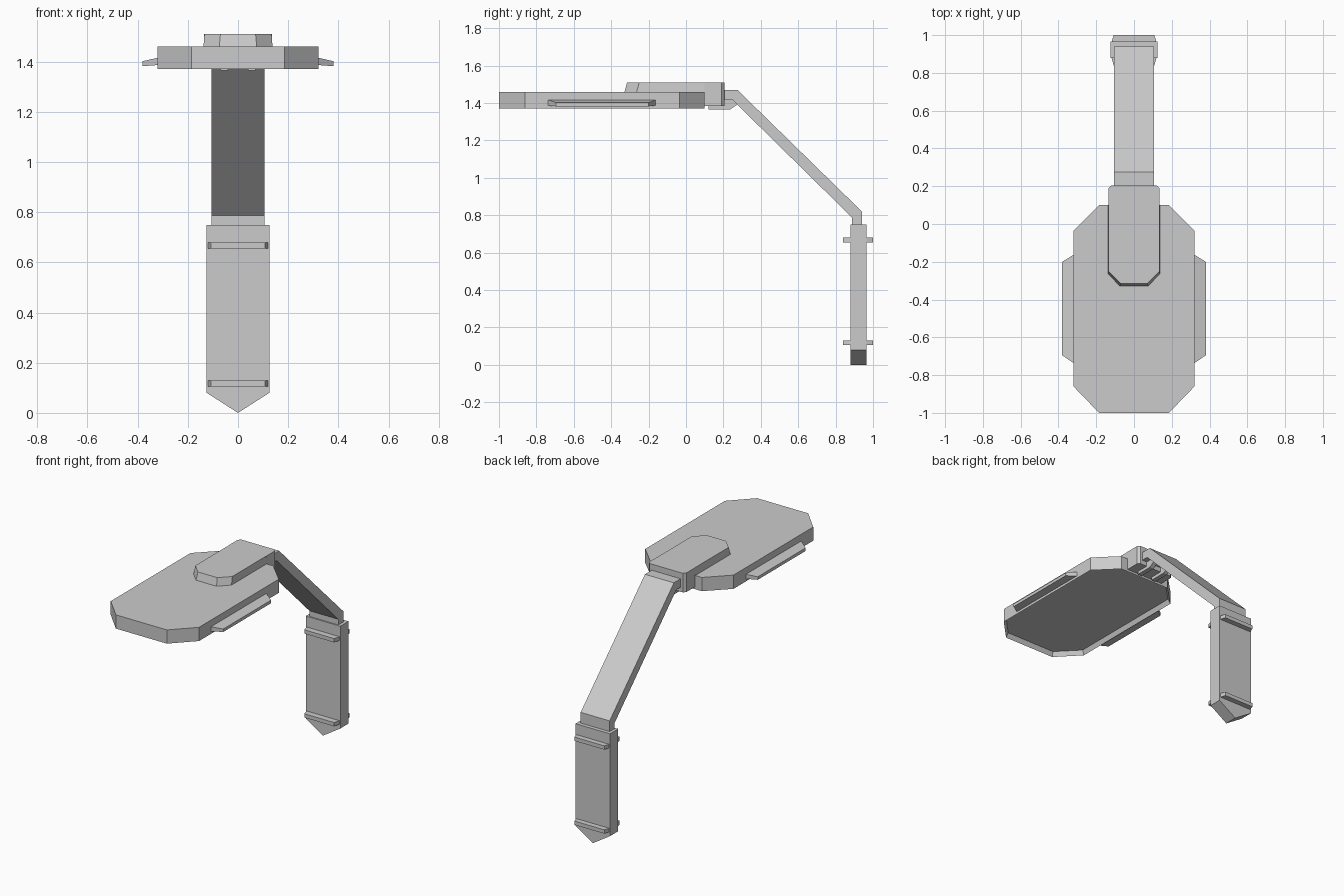
import bpy
import bmesh
from mathutils import Vector

cube = bpy.data.objects.get("Cube")
if cube:
    bpy.data.objects.remove(cube, do_unlink=True)

grey = bpy.data.materials.new("plain_grey")
grey.use_nodes = True
colour = (0.6, 0.6, 0.6, 1)
grey.diffuse_color = colour
grey.node_tree.nodes["Principled BSDF"].inputs["Base Color"].default_value = colour


def finish(name, bm):
    bmesh.ops.recalc_face_normals(bm, faces=bm.faces)
    mesh = bpy.data.meshes.new(name)
    bm.to_mesh(mesh)
    bm.free()
    mesh.materials.append(grey)
    obj = bpy.data.objects.new(name, mesh)
    bpy.context.collection.objects.link(obj)
    return obj


def loft(name, start, end):
    """Solid between two matching outlines of 3D points."""
    bm = bmesh.new()
    a = [bm.verts.new(p) for p in start]
    b = [bm.verts.new(p) for p in end]
    bm.faces.new(a)
    bm.faces.new(b)
    for i in range(len(a)):
        j = (i + 1) % len(a)
        bm.faces.new((a[i], a[j], b[j], b[i]))
    return finish(name, bm)


def prism(name, outline, axis, low, high):
    """Extrude a 2D outline along the axis with the given index."""
    def at(depth):
        return [Vector((*p[:axis], depth, *p[axis:])) for p in outline]
    return loft(name, at(low), at(high))


def mirrored(half):
    """Close a symmetric outline from its +x half."""
    return half + [(-x, y) for x, y in reversed(half)]


# Lamp head: octagonal housing with a shallow recess underneath
head_outline = mirrored([(0.185, -1), (0.32, -0.86), (0.32, -0.035), (0.185, 0.1)])
head = prism("lamp_head", head_outline, 2, 1.37, 1.46)
bm = bmesh.new()
bm.from_mesh(head.data)
bm.normal_update()
under = [f for f in bm.faces if f.normal.z < -0.9]
bmesh.ops.inset_region(bm, faces=under, thickness=0.015, depth=0)
bmesh.ops.translate(bm, verts=under[0].verts, vec=(0, 0, 0.03))
bm.to_mesh(head.data)
bm.free()

# Drooping side flanges
for side, label in ((1, "left"), (-1, "right")):
    loft(label + "_flange",
         [(side * 0.315, y, z) for y, z in
          ((-0.74, 1.387), (-0.16, 1.387), (-0.16, 1.417), (-0.74, 1.417))],
         [(side * 0.38, y, z) for y, z in
          ((-0.695, 1.382), (-0.2, 1.382), (-0.2, 1.402), (-0.695, 1.402))])

# Mount cover on top of the head, with a sloping nose
nose_low = mirrored([(0.075, -0.33), (0.138, -0.265), (0.138, 0.1)])
nose_high = mirrored([(0.07, -0.315), (0.134, -0.25), (0.134, 0.1)])
loft("mount_cover", [(x, y, 1.455) for x, y in nose_low],
     [(x, y, 1.51) for x, y in nose_high])
prism("mount_block", mirrored([(0.135, 0.1), (0.135, 0.19), (0.12, 0.205)]),
      2, 1.385, 1.51)

# Hinge lugs under the mount
for side, label in ((1, "left"), (-1, "right")):
    prism(label + "_hinge_lug",
          [(0.12, 1.365), (0.235, 1.365), (0.28, 1.395), (0.28, 1.43), (0.12, 1.43)],
          0, side * 0.04, side * 0.07)

# Bent support arm
prism("support_arm",
      [(0.2, 1.47), (0.275, 1.47), (0.94, 0.82), (0.94, 0.74),
       (0.888, 0.74), (0.888, 0.787), (0.25, 1.415), (0.2, 1.415)],
      0, -0.105, 0.105)

# Ground stake with a pointed foot
prism("stake", [(-0.125, 0.75), (0.125, 0.75), (0.125, 0.08), (0, 0), (-0.125, 0.08)],
      1, 0.88, 0.965)

# Clamping bars across the stake
for z, label in ((0.105, "lower"), (0.655, "upper")):
    for face, tip, place in ((0.885, 0.84, "front"), (0.96, 1.0, "back")):
        loft(f"{label}_{place}_bar",
             [(x, face, h) for x, h in ((-0.12, z), (0.12, z), (0.12, z + 0.025), (-0.12, z + 0.025))],
             [(x, tip, h) for x, h in ((-0.108, z), (0.108, z), (0.108, z + 0.025), (-0.108, z + 0.025))])
